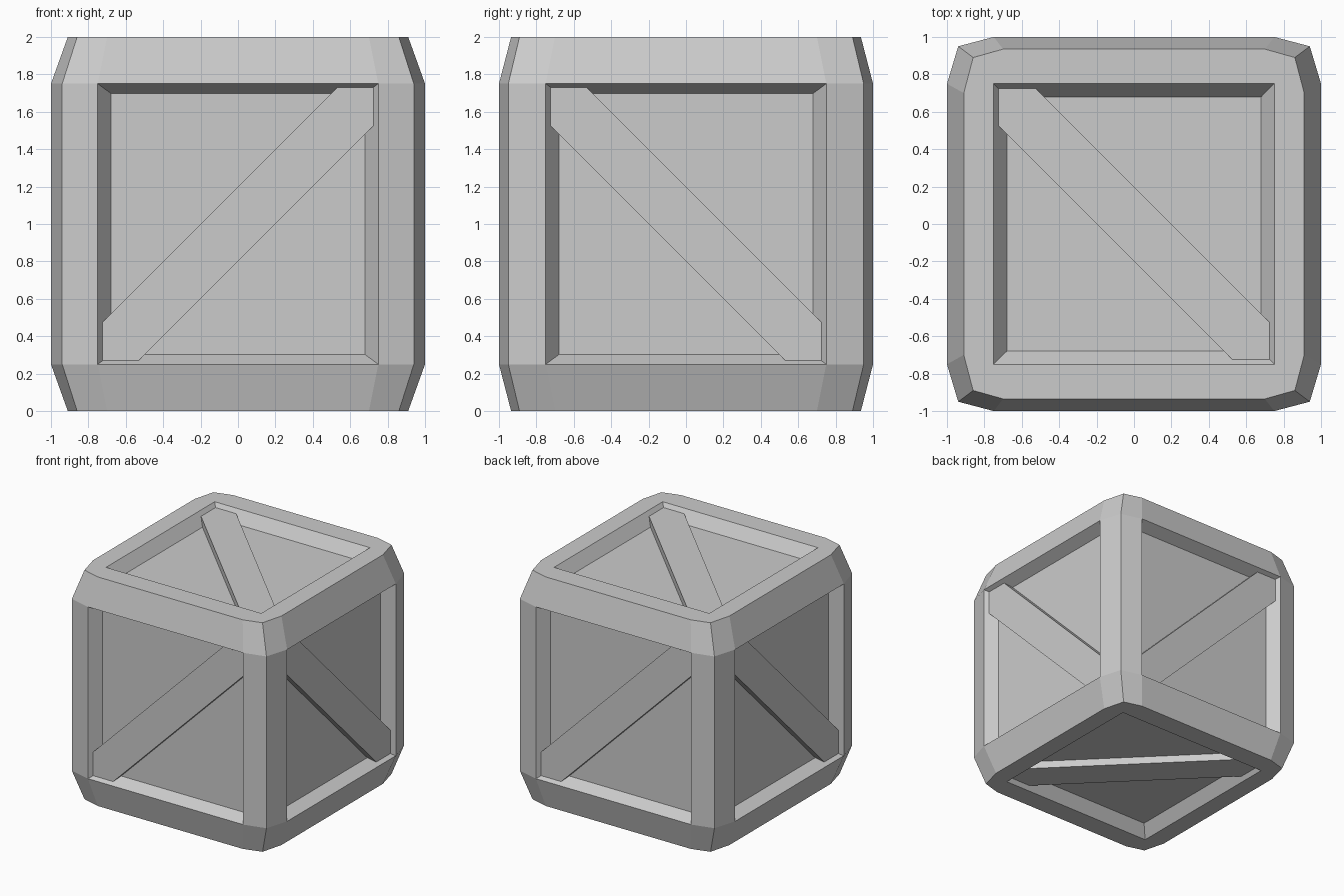
import bpy, bmesh
from mathutils import Vector

cube = bpy.data.objects.get("Cube")
if cube:
    bpy.data.objects.remove(cube, do_unlink=True)

DEPTH = 0.1      # recess depth of each panel
BRACE_TOP = 0.035  # how far the brace sits below the frame

grey = bpy.data.materials.new("light_grey")
grey.use_nodes = True
colour = (0.6, 0.6, 0.6, 1)
grey.diffuse_color = colour
grey.node_tree.nodes["Principled BSDF"].inputs["Base Color"].default_value = colour


def finish(bm, name):
    bmesh.ops.recalc_face_normals(bm, faces=bm.faces)
    mesh = bpy.data.meshes.new(name)
    bm.to_mesh(mesh)
    bm.free()
    mesh.materials.append(grey)
    bpy.context.collection.objects.link(bpy.data.objects.new(name, mesh))


def ring(bm, corner, z):
    """Twelve-sided outline from the three points of one corner."""
    verts = []
    for sx, sy, step in ((1, 1, 1), (-1, 1, -1), (-1, -1, 1), (1, -1, -1)):
        verts += [bm.verts.new((sx * x, sy * y, z)) for x, y in corner[::step]]
    return verts


def recess(bm, quad, normal):
    """Sloped walls and floor of a sunken panel."""
    centre = sum((v.co for v in quad), Vector()) / 4
    inner = []
    for v in quad:
        d = v.co - centre
        inner.append(bm.verts.new(
            centre + Vector((d.x * 0.905, d.y * 0.905, d.z * 0.93)) - normal * DEPTH))
    for i in range(4):
        j = (i + 1) % 4
        bm.faces.new((quad[i], quad[j], inner[j], inner[i]))
    bm.faces.new(inner)


# Crate frame with bevelled edges and sunken panels
bm = bmesh.new()
wide = [(1, 0.75), (0.94, 0.95), (0.75, 1)]
narrow = [(0.91, 0.7), (0.86, 0.89), (0.7, 0.935)]
rings = [ring(bm, c, z) for c, z in
         ((narrow, 0), (wide, 0.25), (wide, 1.75), (narrow, 2))]
for level, (low, high) in enumerate(zip(rings, rings[1:])):
    for i in range(12):
        j = (i + 1) % 12
        quad = (low[i], low[j], high[j], high[i])
        if level == 1 and i % 3 == 2:
            mid = low[i].co + low[j].co
            recess(bm, quad, Vector((mid.x, mid.y, 0)).normalized())
        else:
            bm.faces.new(quad)
for outline, z, up in ((rings[0], 0, -1), (rings[3], 2, 1)):
    square = [bm.verts.new((x * 0.75, y * 0.75, z))
              for x, y in ((1, 1), (-1, 1), (-1, -1), (1, -1))]
    for k in range(4):
        n = (k + 1) % 4
        a, b, c = outline[3 * k:3 * k + 3]
        bm.faces.new((square[k], a, b, c))
        bm.faces.new((square[k], c, outline[3 * n], square[n]))
    recess(bm, square, Vector((0, 0, up)))
finish(bm, "crate_frame")


# Diagonal braces, one per panel
def brace(name, u, v, n):
    u, v, n = Vector(u), Vector(v), Vector(n)
    half = [(0.53, 0.73), (0.725, 0.73), (0.725, 0.525)]
    outline = half + [(-a, -b) for a, b in half]
    bm = bmesh.new()
    loops = [[bm.verts.new(Vector((0, 0, 1)) + u * a + v * b + n * h)
              for a, b in outline] for h in (1 - DEPTH - 0.01, 1 - BRACE_TOP)]
    for loop in loops:
        bm.faces.new(loop)
    for i in range(6):
        j = (i + 1) % 6
        bm.faces.new((loops[0][i], loops[0][j], loops[1][j], loops[1][i]))
    finish(bm, name)


UP = (0, 0, 1)
brace("front_brace", (1, 0, 0), UP, (0, -1, 0))
brace("back_brace", (-1, 0, 0), UP, (0, 1, 0))
brace("left_brace", (0, -1, 0), UP, (1, 0, 0))
brace("right_brace", (0, 1, 0), UP, (-1, 0, 0))
brace("top_brace", (-1, 0, 0), (0, 1, 0), UP)
brace("bottom_brace", (-1, 0, 0), (0, 1, 0), (0, 0, -1))
